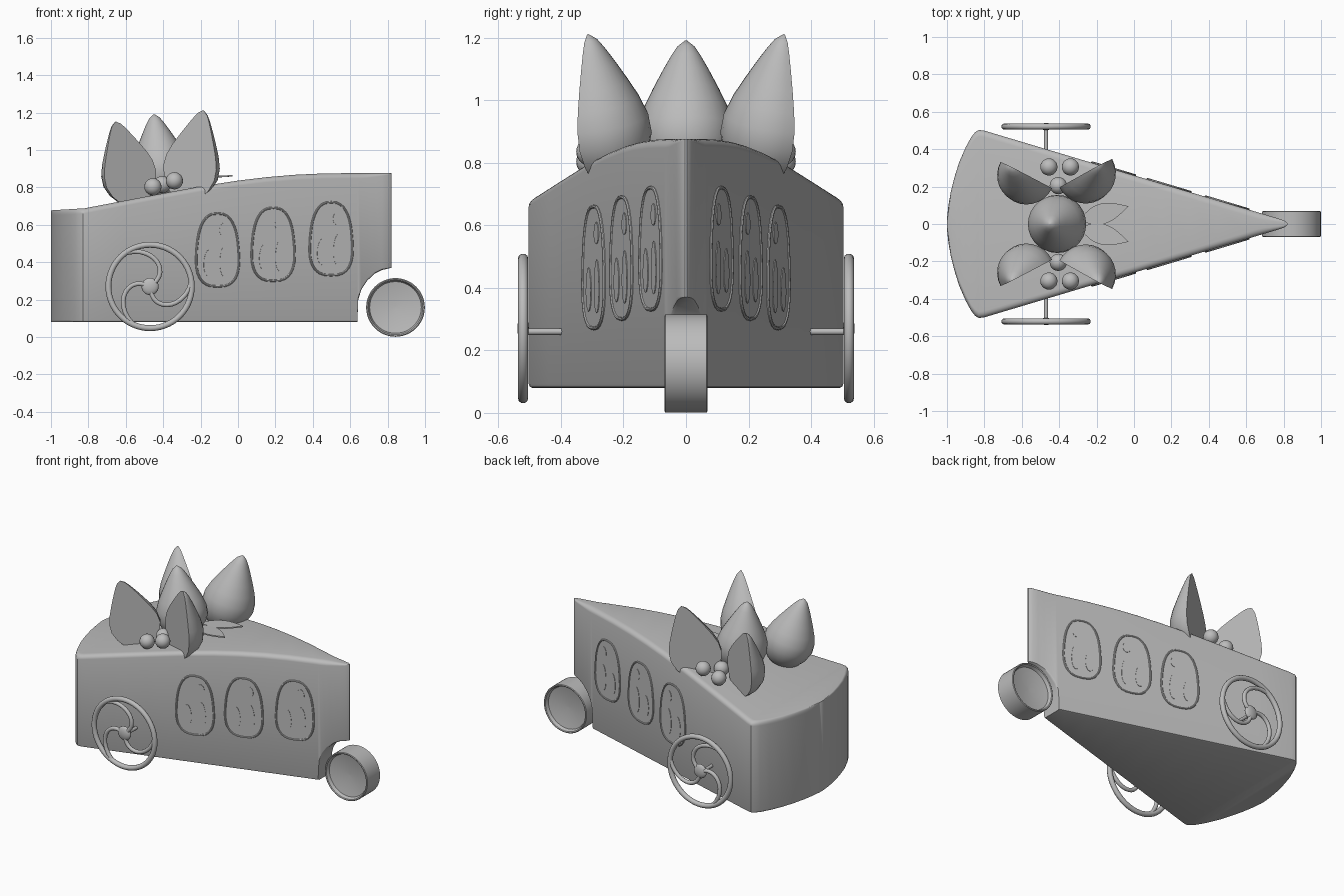
import bpy, bmesh, math
from mathutils import Vector, Matrix

if "Cube" in bpy.data.objects:
    bpy.data.objects.remove(bpy.data.objects["Cube"])

mat = bpy.data.materials.new("plain_grey")
mat.diffuse_color = (0.5, 0.5, 0.5, 1)
mat.use_nodes = True
mat.node_tree.nodes["Principled BSDF"].inputs["Base Color"].default_value = mat.diffuse_color


def finish(name, bm, smooth=35):
    bmesh.ops.remove_doubles(bm, verts=bm.verts, dist=1e-5)
    bmesh.ops.recalc_face_normals(bm, faces=bm.faces)
    me = bpy.data.meshes.new(name)
    bm.to_mesh(me)
    bm.free()
    ob = bpy.data.objects.new(name, me)
    bpy.context.collection.objects.link(ob)
    me.materials.append(mat)
    bpy.ops.object.select_all(action='DESELECT')
    ob.select_set(True)
    bpy.context.view_layer.objects.active = ob
    bpy.ops.object.shade_smooth_by_angle(angle=math.radians(smooth))
    return ob


def loft(bm, rings, caps=True, closed=False):
    rows = [[bm.verts.new(p) for p in r] for r in rings]
    n = len(rows[0])
    for k in range(len(rows) - (0 if closed else 1)):
        a, b = rows[k], rows[(k + 1) % len(rows)]
        for i in range(n):
            j = (i + 1) % n
            bm.faces.new((a[i], a[j], b[j], b[i]))
    if caps and not closed:
        bm.faces.new(rows[0])
        bm.faces.new(rows[-1])


def tube(bm, pts, r, closed=False, n=10):
    rings = []
    for i, p in enumerate(pts):
        q = pts[(i + 1) % len(pts)] if closed else pts[min(i + 1, len(pts) - 1)]
        o = pts[i - 1] if closed else pts[max(i - 1, 0)]
        t = (q - o).normalized()
        u = Vector((0, 1, 0)) if abs(t.y) < 0.9 else Vector((1, 0, 0))
        u = (u - t * u.dot(t)).normalized()
        v = t.cross(u)
        rings.append([p + r * (math.cos(2 * math.pi * k / n) * u + math.sin(2 * math.pi * k / n) * v)
                      for k in range(n)])
    loft(bm, rings, True, closed)


def interp(table, x):
    for (x0, y0), (x1, y1) in zip(table, table[1:]):
        if x <= x1:
            return y0 + (y1 - y0) * max(0, (x - x0) / (x1 - x0))
    return table[-1][1]


def half_width(x):
    return 0.505 - 0.3 * (x + 0.82)


# wedge body: lofted along x from half width, roof height and floor height
plan = [(-1, .03), (-.992, .1), (-.98, .17), (-.96, .25), (-.935, .33), (-.9, .41), (-.87, .465),
        (-.85, .49), (-.83, .503), (-.80, .499), (.77, .03), (.80, .02), (.815, .01), (.822, .003)]
roof = [(-1, .677), (-.82, .688), (-.6, .73), (-.4, .768), (-.2, .805), (0, .836), (.15, .854),
        (.3, .867), (.45, .874), (.6, .876), (.822, .876)]
floor = [(-1, .08), (.638, .08), (.643, .2), (.66, .255), (.69, .3), (.73, .338), (.77, .358), (.822, .37)]
stations = sorted({p[0] for p in plan + roof + floor})
rings = []
for x in stations:
    w, zt, zb = interp(plan, x), interp(roof, x), interp(floor, x)
    f, g = min(.035, w * .6), min(.012, w * .4)
    half = [(w - g + g * math.sin(a), zb + g - g * math.cos(a)) for a in (0, math.pi / 4, math.pi / 2)]
    half += [(w - f + f * math.cos(a * math.pi / 10), zt - f * .8 + f * .8 * math.sin(a * math.pi / 10)) for a in range(6)]
    rings.append([(x, y, z) for y, z in half] + [(x, -y, z) for y, z in reversed(half)])
bm = bmesh.new()
loft(bm, rings)
finish("cake_body", bm)


# strawberries: lathe profile along an axis, optionally halved with a flat cut
BERRY = [(0, .01), (.03, .055), (.1, .1), (.2, .135), (.32, .155), (.44, .152), (.56, .132),
         (.68, .104), (.8, .074), (.9, .047), (.96, .028), (1, .004)]


def berry(name, base, tip, scale=1.0, cut=None):
    base, tip = Vector(base), Vector(tip)
    ax = tip - base
    d = ax.normalized()
    u = Vector(cut) if cut else Vector((0, 1, 0))
    u = (u - d * u.dot(d)).normalized()
    v = d.cross(u)
    bm = bmesh.new()
    n = 28
    loft(bm, [[base + ax * t + r * scale * (math.cos(2 * math.pi * k / n) * u + math.sin(2 * math.pi * k / n) * v)
               for k in range(n)] for t, r in BERRY])
    if cut:
        bmesh.ops.bisect_plane(bm, geom=bm.verts[:] + bm.edges[:] + bm.faces[:], plane_co=base,
                               plane_no=u, clear_outer=True)
        bmesh.ops.holes_fill(bm, edges=[e for e in bm.edges if e.is_boundary])
    finish(name, bm, 40)


berry("whole_strawberry", (-.39, 0, .72), (-.45, 0, 1.19))
for s, side in ((-1, "front"), (1, "rear")):
    berry(side + "_half_strawberry_right", (-.30, s * .245, .72), (-.185, s * .315, 1.21), 1.03, (-.47, s * .88, 0))
    berry(side + "_half_strawberry_left", (-.53, s * .235, .70), (-.655, s * .305, 1.15), 1.0, (.45, s * .89, 0))
    # small round berries
    for i, p in enumerate([(-.455, .305, .803), (-.34, .305, .835), (-.405, .205, .815)]):
        bm = bmesh.new()
        bmesh.ops.create_uvsphere(bm, u_segments=20, v_segments=12, radius=.046,
                                  matrix=Matrix.Translation((p[0], s * p[1], p[2])))
        finish(f"{side}_small_berry_{i + 1}", bm, 60)

    # mint leaf
    bm = bmesh.new()
    a, b = Vector((-.29, s * .02, .842)), Vector((-.03, s * .095, .858))
    side_dir = Vector((0, 0, 1)).cross(b - a).normalized()
    outline = []
    for sg in (1, -1):
        for k in range(9):
            t = k / 8 if sg > 0 else 1 - k / 8
            outline.append(a.lerp(b, t) + side_dir * sg * .055 * math.sin(math.pi * t ** .9))
    loft(bm, [[p + Vector((0, 0, h)) for p in outline] for h in (0, .008)])
    finish(side + "_mint_leaf", bm)

    # spoked wheel: rim, three swirled spokes, hub and axle
    c = Vector((-.47, s * .521, .27))
    polar = lambda r, a: c + Vector((r * math.cos(a), 0, r * math.sin(a)))
    bm = bmesh.new()
    tube(bm, [polar(.223, 2 * math.pi * k / 56) for k in range(56)], .0165, True)
    for j in range(3):
        pts = [polar(.02 + .2 * t, math.radians(40 + 120 * j + 85 * t ** 1.7)) for t in [k / 14 for k in range(15)]]
        tube(bm, pts, .013)
    bmesh.ops.create_uvsphere(bm, u_segments=20, v_segments=12, radius=.046,
                              matrix=Matrix.Translation(c) @ Matrix.Diagonal((1, .4, 1, 1)))
    tube(bm, [Vector((-.47, s * .36, .26)), Vector((-.47, s * .52, .26))], .011)
    finish(side + "_spoked_wheel", bm, 50)

    # windows lying on the slanted side: pane, rim and thin decorations
    t_dir = Vector((1, -s * .3, 0)).normalized()
    n_dir = Vector((.3, s, 0)).normalized()
    for i, (x, z) in enumerate([(-.11, .465), (.187, .495), (.497, .525)]):
        o = Vector((x, s * half_width(x), z))
        put = lambda a, h, d: o + t_dir * a + Vector((0, 0, h)) + n_dir * d

        def oval(cx, cz, rx, rz, d, power=.8, n=32):
            out = []
            for k in range(n):
                q = 2 * math.pi * k / n
                ca, sa = math.cos(q), math.sin(q)
                ca = math.copysign(abs(ca) ** power, ca)
                sa = math.copysign(abs(sa) ** power, sa)
                out.append(put(cx + rx * ca * (1 - .13 * sa), cz + rz * sa, d))
            return out

        bm = bmesh.new()
        loft(bm, [oval(0, 0, .117, .192, d, .75) for d in (-.01, .004)])
        tube(bm, oval(0, 0, .117, .195, .003, .75), .006, True, 8)
        for e in [(.04, -.06, .028, .085), (-.05, -.07, .028, .07), (.035, .11, .025, .035)]:
            loft(bm, [oval(*e, d, 1, 20) for d in (0, .0065)])
        finish(f"{side}_window_{i + 1}", bm)

# single nose wheel with recessed dished sides
bm = bmesh.new()
prof = [(.004, -.03), (.08, -.034), (.138, -.045), (.146, -.066), (.152, -.069), (.157, -.066)]
prof += [(r, -y) for r, y in reversed(prof)]
loft(bm, [[(.842 + r * math.cos(2 * math.pi * k / 48), y, .158 + r * math.sin(2 * math.pi * k / 48))
           for k in range(48)] for r, y in prof])
finish("nose_wheel", bm)
